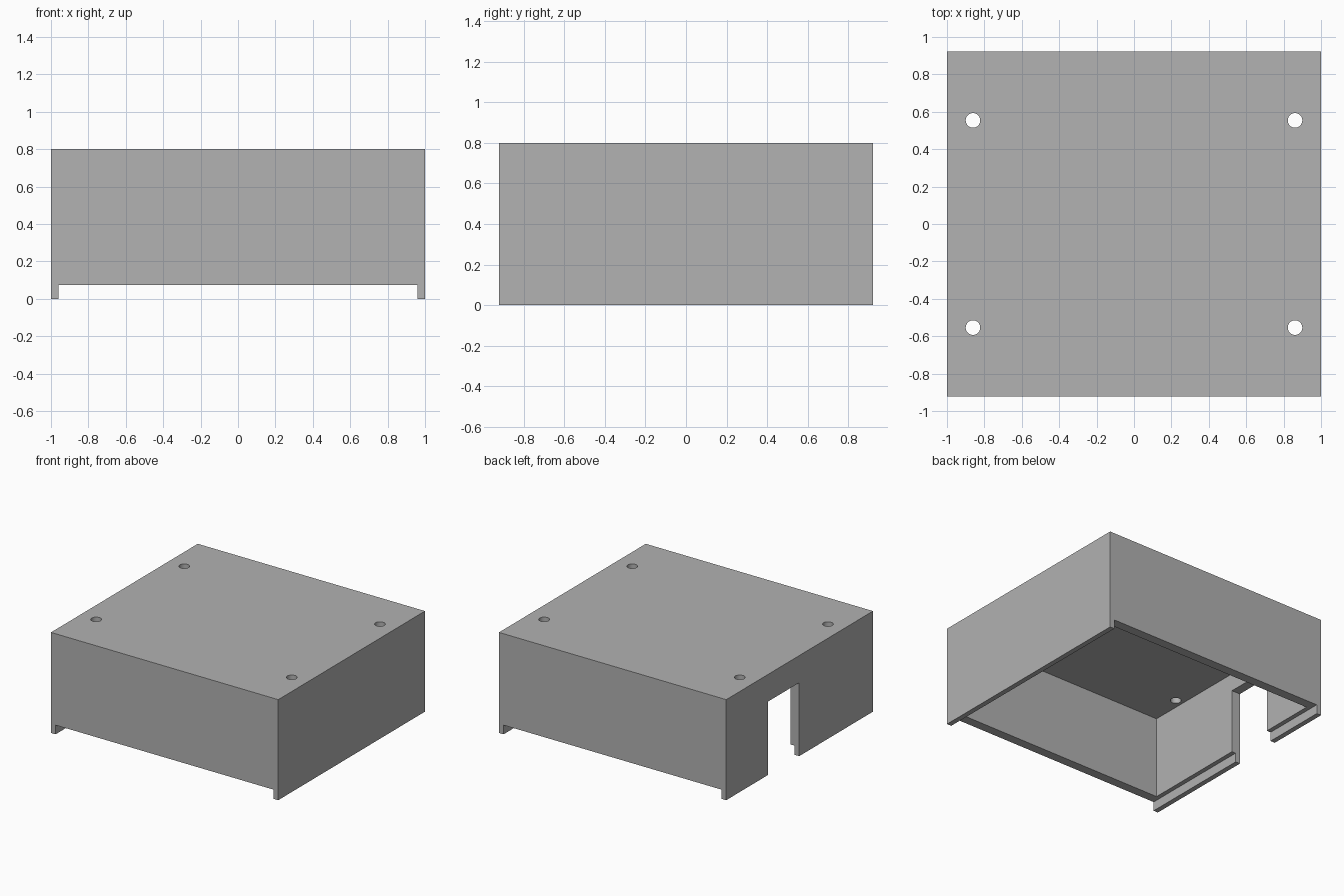
import bpy
from mathutils import Vector

cube = bpy.data.objects.get("Cube")
if cube:
    bpy.data.objects.remove(cube, do_unlink=True)

WIDTH, DEPTH, HEIGHT = 2.0, 1.845, 0.8
WALL, LIP, LIP_HEIGHT = 0.075, 0.04, 0.073

# Single grey plastic
grey = bpy.data.materials.new("grey_plastic")
grey.use_nodes = True
colour = (0.445, 0.445, 0.445, 1)
grey.diffuse_color = colour
grey.node_tree.nodes["Principled BSDF"].inputs["Base Color"].default_value = colour


def box(name, low, high):
    low, high = Vector(low), Vector(high)
    bpy.ops.mesh.primitive_cube_add(size=1, location=(low + high) / 2)
    obj = bpy.context.object
    obj.name = name
    obj.scale = high - low
    bpy.ops.object.transform_apply(location=True, rotation=False, scale=True)
    obj.data.materials.append(grey)
    return obj


# Solid outer block of the cover
x, y = WIDTH / 2, DEPTH / 2
cover = box("enclosure_cover", (-x, -y, 0), (x, y, HEIGHT))

# Hollow interior, stepped rim and cable opening
cutters = [
    box("cavity_cutter", (WALL - x, WALL - y, -0.2), (x - WALL, y - WALL, HEIGHT - WALL)),
    box("rim_cutter", (LIP - x, -y - 0.1, -0.1), (x - LIP, y + 0.1, LIP_HEIGHT)),
    box("opening_cutter", (-x - 0.1, 0.005, -0.15), (0.2 - x, 0.4, 0.584)),
]

# Four screw holes through the top
for sx in (-1, 1):
    for sy in (-1, 1):
        bpy.ops.mesh.primitive_cylinder_add(
            vertices=32, radius=0.039, depth=0.4,
            location=(sx * 0.861, sy * 0.554, HEIGHT))
        hole = bpy.context.object
        hole.name = "screw_hole_cutter"
        hole.data.materials.append(grey)
        cutters.append(hole)

# Cut everything, then drop the cutters
for cutter in cutters:
    cutter.hide_render = True
    cut = cover.modifiers.new(cutter.name, "BOOLEAN")
    cut.operation = "DIFFERENCE"
    cut.solver = "EXACT"
    cut.object = cutter
    bpy.ops.object.select_all(action="DESELECT")
    bpy.context.view_layer.objects.active = cover
    cover.select_set(True)
    bpy.ops.object.modifier_apply(modifier=cut.name)
    bpy.data.objects.remove(cutter, do_unlink=True)

bpy.ops.object.shade_smooth_by_angle()
